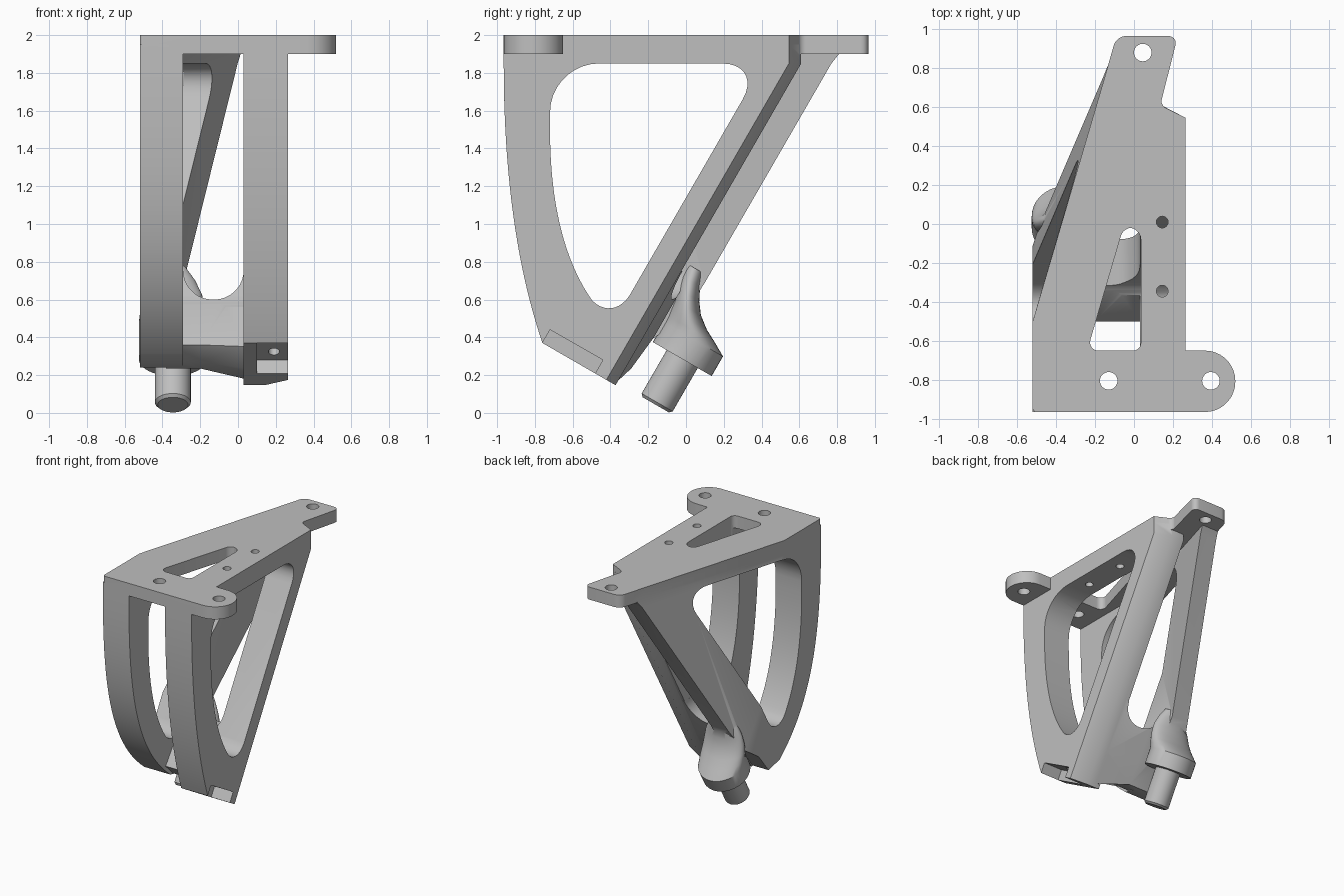
import bpy, bmesh, math
from mathutils import Vector
from mathutils.geometry import interpolate_bezier

if "Cube" in bpy.data.objects:
    bpy.data.objects.remove(bpy.data.objects["Cube"])

grey = bpy.data.materials.new("satin_grey")
grey.use_nodes = True
grey.diffuse_color = (0.52, 0.52, 0.52, 1)
grey.node_tree.nodes["Principled BSDF"].inputs["Base Color"].default_value = (0.52, 0.52, 0.52, 1)
TILT = math.tan(math.radians(30))


def loft(name, rings):
    """Closed outward-facing solid skinned through rings of equal length."""
    bm = bmesh.new()
    rows = [[bm.verts.new(p) for p in ring] for ring in rings]
    n = len(rows[0])
    for a, b in zip(rows, rows[1:]):
        for i in range(n):
            j = (i + 1) % n
            bm.faces.new((a[i], a[j], b[j], b[i]))
    bm.faces.new(rows[0][::-1])
    bm.faces.new(rows[-1])
    bmesh.ops.remove_doubles(bm, verts=bm.verts, dist=0.0005)
    if bm.calc_volume(signed=True) < 0:
        bmesh.ops.reverse_faces(bm, faces=bm.faces)
    mesh = bpy.data.meshes.new(name)
    bm.to_mesh(mesh)
    bm.free()
    mesh.materials.append(grey)
    obj = bpy.data.objects.new(name, mesh)
    bpy.context.collection.objects.link(obj)
    return obj


def along_x(name, profile, x0, x1):
    return loft(name, [[(x, y, z) for y, z in profile] for x in (x0, x1)])


def along_z(name, plan, z0, z1):
    return loft(name, [[(x, y, z) for x, y in plan] for z in (z0, z1)])


def bezier(a, b, c, d, n=16):
    return [(p.x, p.y) for p in interpolate_bezier(Vector(a), Vector(b), Vector(c), Vector(d), n)]


def rounded(corners):
    """Polygon of (u, v, setback); a setback rounds that corner."""
    pts = []
    for i, (u, v, s) in enumerate(corners):
        p = Vector((u, v))
        if not s:
            pts.append((u, v))
            continue
        a = p + (Vector(corners[i - 1][:2]) - p).normalized() * s
        b = p + (Vector(corners[(i + 1) % len(corners)][:2]) - p).normalized() * s
        pts += bezier(a, a.lerp(p, 0.55), b.lerp(p, 0.55), b, 10)
    return pts


def circle(x, y, r, n=32):
    return [(x + r * math.cos(math.tau * i / n), y + r * math.sin(math.tau * i / n)) for i in range(n)]


def combine(obj, other, operation):
    """Boolean, moving on to the next solver if one returns nothing."""
    mod = obj.modifiers.new("bool", "BOOLEAN")
    mod.operation, mod.object = operation, other
    for solver in ("EXACT", "MANIFOLD", "FLOAT"):
        mod.solver = solver
        bpy.context.view_layer.update()
        if obj.evaluated_get(bpy.context.evaluated_depsgraph_get()).data.polygons:
            break
    bpy.context.view_layer.objects.active = obj
    bpy.ops.object.modifier_apply(modifier=mod.name)
    bpy.data.objects.remove(other)


# Top plate with rounded ear and rear tab
body = along_z("bracket_body", rounded([
    (-0.52, -0.965, 0.02), (0.52, -0.965, 0.155), (0.52, -0.65, 0.155), (0.265, -0.65, 0),
    (0.265, 0.545, 0), (0.135, 0.61, 0.03), (0.225, 0.965, 0.05), (-0.09, 0.965, 0.05),
    (-0.15, 0.755, 0), (-0.52, -0.5, 0)]), 1.9, 2.0)

# Right frame: bowed front post, straight rear strut with a chamfered outer corner
right_edge = bezier((-0.965, 1.85), (-0.965, 1.2), (-0.88, 0.72), (-0.76, 0.37), 24)


def frame_profile(back):
    y = (back - 1.107) / (1 + TILT * TILT)
    tip = (y, 0.37 - TILT * (y + 0.76))
    return [(-0.965, 1.95)] + right_edge + [tip, (back, 1.85), (back, 1.95)]


right_frame = loft("right_frame", [[(x, y, z) for y, z in frame_profile(back)]
                                   for x, back in ((0.03, 0.61), (0.14, 0.61), (0.265, 0.545))])

# Left frame: post sweeping round under the foot and a slanted brace reaching the rear tab
left_edge = bezier((-0.965, 1.85), (-0.965, 1.1), (-0.86, 0.6), (-0.44, 0.27), 24)
left_frame = along_x("left_frame", [(-0.965, 1.95)] + left_edge + [
    (-0.3, 0.24), (-0.18, 0.39), (-0.02, 0.5), (0.1, 0.69),
    (0.77, 1.85), (0.81, 1.9), (0.81, 1.95)], -0.52, 0.03)


def slant(y, z):
    return -0.52 + 0.29 * (y + 0.5) + 0.08 * (z - 1.85)


def cavity_ring(z):
    bend = -0.5 + (0.08 - 0.08 * (z - 1.85)) / 0.29
    return [(-0.29, -2, z), (-0.29, bend, z), (slant(1.2, z) + 0.15, 1.2, z), (1, 1.2, z), (1, -2, z)]


outside = loft("outside_cutter", [[(slant(-2, z), -2, z), (slant(2, z), 2, z), (-3, 2, z), (-3, -2, z)]
                                  for z in (-1, 3)])
combine(left_frame, outside, "DIFFERENCE")
combine(left_frame, loft("cavity_cutter", [cavity_ring(z) for z in (-1, 1.9)]), "DIFFERENCE")

# Lower web joining the frames, flush with the right strut, with a scooped top
web_left = [(-0.5, 0.36), (-0.41, 0.27), (-0.29, 0.235), (-0.17, 0.4), (0.03, 0.75), (-0.22, 0.75)]
web_right = [(-0.5, 0.35), (-0.44, 0.23), (-0.36, 0.17), (-0.23, 0.4), (-0.03, 0.75), (-0.25, 0.75)]
web = loft("web", [[(x, y, z) for y, z in profile]
                   for x, profile in ((-0.38, web_left), (-0.2, web_left), (0.08, web_right))])
scoop = rounded([(-0.29, 0.6, 0.155), (0.03, 0.6, 0.155), (0.03, 1.2, 0), (-0.29, 1.2, 0)])
combine(web, loft("scoop_cutter", [[(x, y, z) for x, z in scoop] for y in (-1, 1)]), "DIFFERENCE")


# Tilted boss and pin share one axis
def axis_ring(h, shift, rx, rr, n=40):
    ring = []
    for i in range(n):
        a = math.tau * i / n
        r = shift + rr * math.sin(a)
        ring.append((-0.345 + rx * math.cos(a), -0.02 + 0.5 * h + 0.866 * r, 0.285 + 0.866 * h - 0.5 * r))
    return ring


boss = loft("boss", [axis_ring(*v) for v in (
    (0, 0, 0.18, 0.18), (0.12, 0, 0.18, 0.18), (0.16, -0.035, 0.18, 0.145), (0.2, -0.075, 0.178, 0.11),
    (0.25, -0.11, 0.17, 0.08), (0.31, -0.14, 0.155, 0.065), (0.38, -0.165, 0.12, 0.055),
    (0.45, -0.18, 0.07, 0.05))])
pin = loft("pin", [axis_ring(h, 0, r, r) for h, r in ((-0.28, 0.08), (-0.265, 0.095), (0.03, 0.095))])

for part in (right_frame, left_frame, web, boss):
    combine(body, part, "UNION")

# Large side opening
side_opening = (rounded([(0.41, 1.85, 0.22), (-0.72, 1.85, 0.26), (-0.72, 1.5, 0),
                         (-0.5, 0.6, 0), (-0.3, 0.62, 0)])[:-3]
                + bezier((-0.72, 1.5), (-0.72, 1.1), (-0.64, 0.8), (-0.5, 0.6), 20)
                + bezier((-0.5, 0.6), (-0.45, 0.54), (-0.36, 0.53), (-0.3, 0.62), 12)[1:])
combine(body, along_x("side_cutter", side_opening, -1, 1), "DIFFERENCE")

# Plate holes and lightening window
holes = [circle(*c) for c in ((-0.13, -0.805, 0.045), (0.395, -0.805, 0.045), (0.045, 0.88, 0.045),
                              (0.145, 0.01, 0.03), (0.145, -0.345, 0.03))]
holes.append(rounded([(-0.24, -0.65, 0.06), (0.035, -0.65, 0.04), (0.035, -0.02, 0.06), (-0.055, -0.02, 0.04)]))
for plan in holes:
    combine(body, along_z("hole_cutter", plan, 1.7, 2.2), "DIFFERENCE")

# Pocket under the right foot, with a small screw hole
pocket = [(-0.72, 0.44), (-0.44, 0.28), (-0.54, 0.107), (-0.82, 0.267)]
combine(body, along_x("pocket_cutter", pocket, 0.1, 0.4), "DIFFERENCE")
screw = loft("screw_cutter", [[(x, y - 0.52 + 0.5 * h, 0.32 + 0.866 * h - TILT * y) for x, y in circle(0.19, 0, 0.03, 20)]
                              for h in (-0.03, 0.12)])
combine(body, screw, "DIFFERENCE")

# Smooth curved faces, keep machined edges sharp
for obj in (body, pin):
    bpy.ops.object.select_all(action="DESELECT")
    obj.select_set(True)
    bpy.context.view_layer.objects.active = obj
    bpy.ops.object.shade_smooth_by_angle(angle=math.radians(30))
